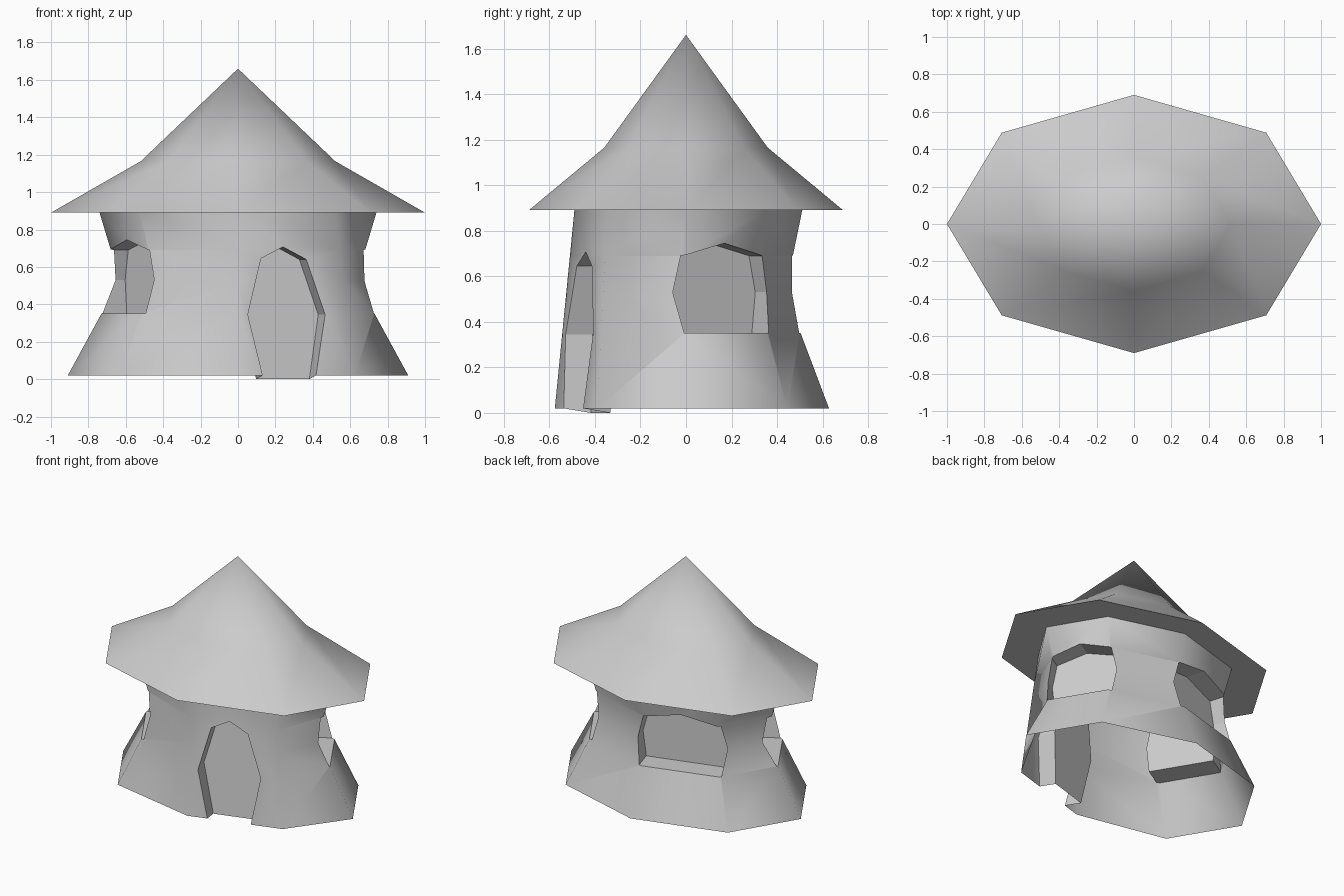
import bpy, bmesh
from math import cos, sin, pi
from mathutils import Vector

if "Cube" in bpy.data.objects:
    bpy.data.objects.remove(bpy.data.objects["Cube"])

SQ = 0.69  # the hut is an octagon squashed in depth


def make_object(name, bm):
    bmesh.ops.recalc_face_normals(bm, faces=bm.faces[:])
    me = bpy.data.meshes.new(name)
    bm.to_mesh(me)
    bm.free()
    ob = bpy.data.objects.new(name, me)
    bpy.context.collection.objects.link(ob)
    return ob


def corner(i, r, z):
    a = i * pi / 4
    return Vector((r * cos(a), r * SQ * sin(a), z))


def bridge(bm, a, b):
    n = len(a)
    return [bm.faces.new((a[i], a[(i + 1) % n], b[(i + 1) % n], b[i])) for i in range(n)]


# Walls: flared octagon; the two corners beside the door are straight posts
bm = bmesh.new()
rings = []
for z, r in [(0.02, 0.91), (0.35, 0.73), (0.53, 0.697), (0.69, 0.68), (0.89, 0.74)]:
    pts = [corner(i, r, z) for i in range(8)]
    t = (z - 0.02) / 0.87
    pts[6] = Vector((0, -0.576, z)).lerp(Vector((0, -0.49, z)), t)
    pts[7] = Vector((0.625, -0.39, z)).lerp(Vector((0.523, -0.345, z)), t)
    rings.append([bm.verts.new(p) for p in pts])
for a, b in zip(rings, rings[1:]):
    for f in bridge(bm, a, b):
        f.smooth = True
bm.faces.new(rings[0])
bm.faces.new(rings[-1])
top_ring = [v.co.copy() for v in rings[-1]]
walls = make_object("walls", bm)


# Recess cutters: an outline swept from outside to the recessed panel
def cutter(name, outer, inner):
    bm = bmesh.new()
    a = [bm.verts.new(p) for p in outer]
    b = [bm.verts.new(p) for p in inner]
    bridge(bm, a, b)
    bm.faces.new(a)
    bm.faces.new(b)
    ob = make_object(name, bm)
    ob.hide_render = True
    return ob


cutters = []
door = [(0.15, -0.05), (0.407, -0.05), (0.465, 0.345), (0.364, 0.64),
        (0.24, 0.707), (0.123, 0.645), (0.053, 0.345)]
door = [Vector((x, -0.58 + 0.1 * z + 0.3 * x, z)) for x, z in door]
cutters.append(cutter("door_cutter", [p + Vector((0.06, -0.2, 0)) for p in door],
                      [p + Vector((-0.036, 0.12, 0)) for p in door]))

window = [(-0.295, 0.35), (0.295, 0.35), (0.318, 0.53), (0.275, 0.69),
          (0, 0.745), (-0.275, 0.69), (-0.318, 0.53)]
for k in (0, 2, 4):  # right-back, back-left and left-front facets
    p, q = corner(k, 0.70, 0), corner(k + 1, 0.70, 0)
    mid = (p + q) / 2
    tan = (q - p) / (0.70 * 2 * sin(pi / 8))
    nrm = Vector((tan.y, -tan.x, 0)).normalized()
    outline = [mid + tan * u + Vector((0, 0, z)) for u, z in window]
    cutters.append(cutter("window_cutter", [v + nrm * 0.25 for v in outline],
                          [v - nrm * 0.135 for v in outline]))

bpy.context.view_layer.objects.active = walls
for c in cutters:
    m = walls.modifiers.new("recess", 'BOOLEAN')
    m.operation, m.solver, m.object = 'DIFFERENCE', 'EXACT', c
    bpy.ops.object.modifier_apply(modifier=m.name)
for c in cutters:
    bpy.data.objects.remove(c)

# Open the shell at floor and ceiling; drop the door panel to the ground
bm = bmesh.new()
bm.from_mesh(walls.data)
caps = [f for f in bm.faces if all(v.co.z < 0.03 for v in f.verts)
        or all(v.co.z > 0.88 for v in f.verts)]
bmesh.ops.delete(bm, geom=caps, context='FACES')
for v in bm.verts:
    x, y, z = v.co
    if z < 0.03 and 0.05 < x < 0.45 and -0.51 + 0.3 * x < y < 0:
        v.co.z = 0
bm.to_mesh(walls.data)
bm.free()

# Roof: bell-shaped octagonal cone with a flat soffit out to the eave
bm = bmesh.new()
soffit = [bm.verts.new(p) for p in top_ring]
eave = [bm.verts.new(corner(i, 1.0, 0.89)) for i in range(8)]
bend = [bm.verts.new(corner(i, 0.52, 1.165)) for i in range(8)]
apex = bm.verts.new((0, 0, 1.66))
bridge(bm, soffit, eave)
upper = bridge(bm, eave, bend)
upper += [bm.faces.new((bend[i], bend[(i + 1) % 8], apex)) for i in range(8)]
for f in upper:
    f.smooth = True
make_object("roof", bm)
